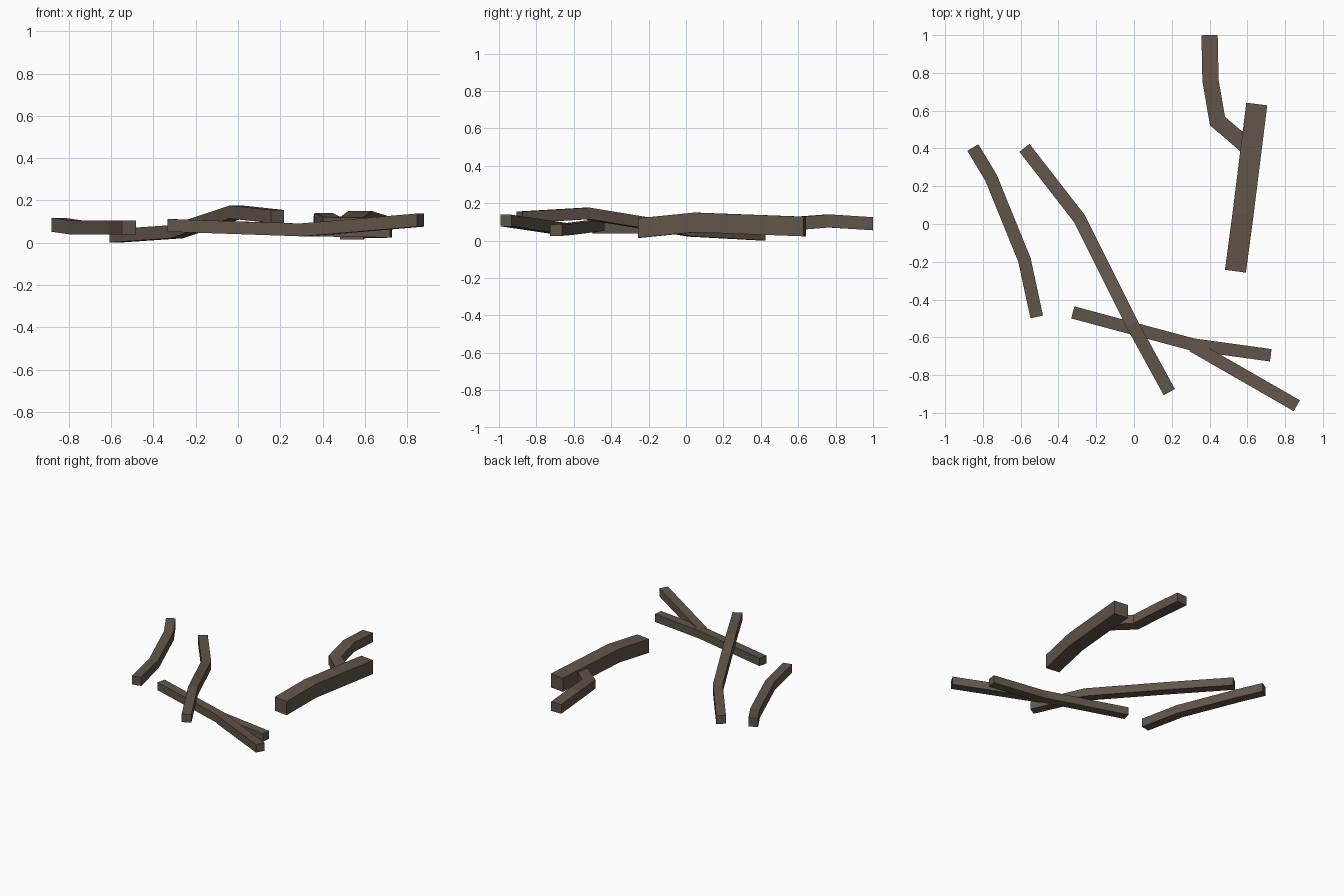
import bpy, bmesh
from mathutils import Vector

if "Cube" in bpy.data.objects:
    bpy.data.objects.remove(bpy.data.objects["Cube"])

bark = bpy.data.materials.new("dull_brown_bark")
bark.diffuse_color = (0.12, 0.092, 0.066, 1)
bark.use_nodes = True
bark.node_tree.nodes["Principled BSDF"].inputs["Base Color"].default_value = bark.diffuse_color


def stick(name, path, width, height):
    """Square-section stick swept along a path, with mitred upright joints."""
    pts = [Vector(p) for p in path]
    dirs = [(b - a).to_2d().normalized() for a, b in zip(pts, pts[1:])]
    bm = bmesh.new()
    rings = []
    for i, p in enumerate(pts):
        d0, d1 = dirs[max(i - 1, 0)], dirs[min(i, len(dirs) - 1)]
        t = (d0 + d1).normalized()
        half = width / 2 / t.dot(d1)
        side = Vector((-t.y, t.x, 0)) * half
        up = Vector((0, 0, height / 2))
        rings.append([bm.verts.new(p + o) for o in
                      (side + up, -side + up, -side - up, side - up)])
    for a, b in zip(rings, rings[1:]):
        for k in range(4):
            n = (k + 1) % 4
            bm.faces.new((a[k], a[n], b[n], b[k]))
    bm.faces.new(rings[0])
    bm.faces.new(rings[-1][::-1])
    bmesh.ops.recalc_face_normals(bm, faces=bm.faces)
    me = bpy.data.meshes.new(name)
    bm.to_mesh(me)
    bm.free()
    me.materials.append(bark)
    ob = bpy.data.objects.new(name, me)
    bpy.context.collection.objects.link(ob)


# thick log and the branch that forks from it
stick("thick_log", [(0.65, 0.635, 0.075), (0.577, 0.05, 0.097),
                    (0.537, -0.25, 0.067)], 0.112, 0.105)
stick("log_branch", [(0.40, 1.0, 0.09), (0.405, 0.76, 0.105),
                     (0.442, 0.545, 0.088), (0.60, 0.41, 0.08)], 0.086, 0.07)

# lone twig on the left
stick("left_twig", [(-0.853, 0.405, 0.085), (-0.757, 0.245, 0.071),
                    (-0.58, -0.19, 0.071), (-0.515, -0.492, 0.071)], 0.068, 0.066)

# long twig lying across the forked one
stick("crossing_twig", [(-0.58, 0.403, 0.032), (-0.29, 0.03, 0.052),
                        (-0.01, -0.53, 0.145), (0.187, -0.89, 0.124)], 0.068, 0.062)

# forked twig
stick("forked_twig", [(-0.324, -0.468, 0.082), (0.31, -0.638, 0.06),
                      (0.724, -0.695, 0.055)], 0.066, 0.06)
stick("fork_branch", [(0.31, -0.645, 0.06), (0.862, -0.962, 0.107)], 0.066, 0.062)
